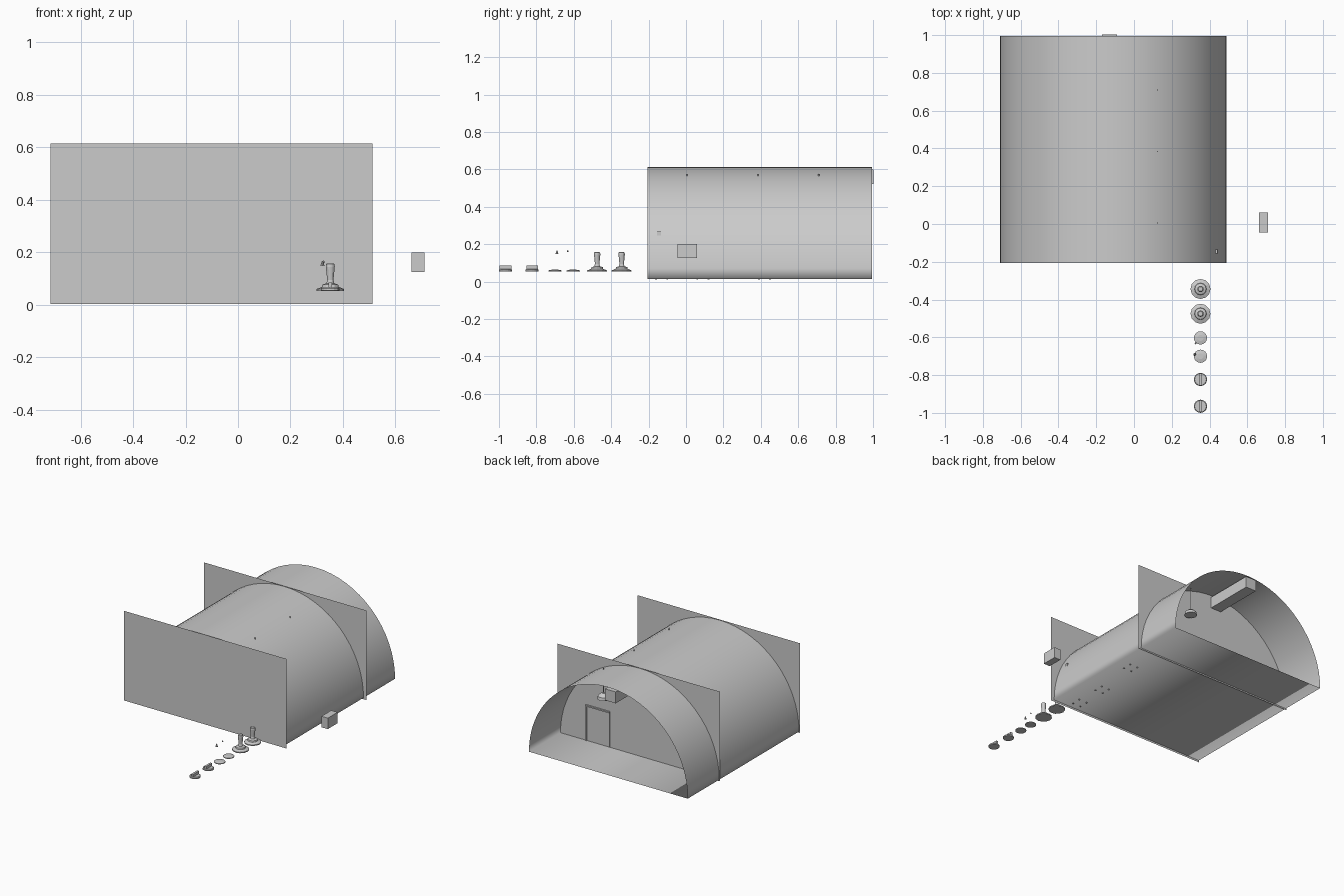
import bpy, bmesh, math

if "Cube" in bpy.data.objects:
    bpy.data.objects.remove(bpy.data.objects["Cube"])


def add_object(name, bm, smooth=False):
    mesh = bpy.data.meshes.new(name)
    bm.to_mesh(mesh)
    bm.free()
    obj = bpy.data.objects.new(name, mesh)
    bpy.context.collection.objects.link(obj)
    for p in mesh.polygons:
        p.use_smooth = smooth
    return obj


def box(name, x0, x1, y0, y1, z0, z1):
    bm = bmesh.new()
    bmesh.ops.create_cube(bm, size=1)
    for v in bm.verts:
        v.co = ((x0 + x1) / 2 + v.co.x * (x1 - x0),
                (y0 + y1) / 2 + v.co.y * (y1 - y0),
                (z0 + z1) / 2 + v.co.z * (z1 - z0))
    return add_object(name, bm)


def lathe(name, profile, x, y, sides=16):
    """Revolve (radius, z) points around a vertical axis and cap both ends."""
    bm = bmesh.new()
    rings = []
    for r, z in profile:
        rings.append([bm.verts.new((x + r * math.cos(2 * math.pi * i / sides),
                                    y + r * math.sin(2 * math.pi * i / sides), z))
                      for i in range(sides)])
    for a, b in zip(rings, rings[1:]):
        for i in range(sides):
            j = (i + 1) % sides
            bm.faces.new((a[i], a[j], b[j], b[i]))
    bm.faces.new(rings[0][::-1])
    bm.faces.new(rings[-1])
    return add_object(name, bm)


def plate(name, y):
    bm = bmesh.new()
    pts = [(-0.714, 0.003), (0.512, 0.003), (0.512, 0.615), (-0.714, 0.615)]
    bm.faces.new([bm.verts.new((x, y, z)) for x, z in pts])
    return add_object(name, bm)


# Half-cylinder shell with floor, open at the back
CX, CZ, R, SEG = -0.11, 0.013, 0.6, 32
bm = bmesh.new()
rows = [[bm.verts.new((CX + R * math.cos(math.pi * i / SEG), y,
                       CZ + R * math.sin(math.pi * i / SEG)))
         for i in range(SEG + 1)] for y in (-0.206, 0.995)]
for i in range(SEG + 1):
    j = (i + 1) % (SEG + 1)
    bm.faces.new((rows[0][i], rows[0][j], rows[1][j], rows[1][i]))
bmesh.ops.recalc_face_normals(bm, faces=bm.faces)
add_object("tunnel_shell", bm, True)

# Front wall and dividing wall
plate("front_wall", -0.21)
plate("dividing_wall", 0.655)

# Ridge beam under the roof
box("ridge_beam", -0.17, -0.09, -0.205, 1.002, 0.522, 0.6)

# Door frame on the back of the dividing wall
box("door_jamb_right", 0.287, 0.297, 0.65, 0.665, 0.015, 0.255)
box("door_jamb_left", 0.115, 0.121, 0.65, 0.662, 0.015, 0.255)
box("door_head", 0.115, 0.297, 0.65, 0.665, 0.249, 0.258)
box("door_panel", 0.121, 0.287, 0.652, 0.658, 0.015, 0.25)

# Hanging lamps, their rods just piercing the roof
for i, y in enumerate((0.005, 0.385, 0.71)):
    lathe(f"lamp_rod_{i}", [(0.003, 0.39), (0.003, 0.575)], 0.125, y, 8)
    lathe(f"lamp_shade_{i}", [(0.04, 0.365), (0.036, 0.385), (0.012, 0.405)], 0.125, y)

# Chair feet poking through the floor
for i, (x, y) in enumerate(((0.38, 0.42), (0.34, 0.09), (0.34, -0.13))):
    for sx in (-1, 1):
        for sy in (-1, 1):
            lathe(f"chair_foot_{i}", [(0.005, 0.01), (0.005, 0.05)],
                  x + sx * 0.03, y + sy * 0.03, 8)

# Small post through the side of the shell, and the separate box
box("side_post", 0.42, 0.442, -0.156, -0.134, 0.23, 0.268)
box("loose_box", 0.662, 0.71, -0.045, 0.06, 0.125, 0.2)

# Row of controls: levers
for i, y in enumerate((-0.344, -0.475)):
    lathe(f"lever_{i}", [(0.053, 0.053), (0.053, 0.06), (0.032, 0.068), (0.03, 0.077),
                         (0.015, 0.082), (0.012, 0.095), (0.017, 0.145),
                         (0.016, 0.155), (0.012, 0.158)], 0.352, y, 12)

# Flat discs with small loose pieces
for i, y in enumerate((-0.603, -0.7)):
    lathe(f"disc_{i}", [(0.035, 0.055), (0.035, 0.06), (0.016, 0.064)], 0.352, y)
lathe("loose_cone", [(0.008, 0.148), (0.006, 0.155), (0.002, 0.167)], 0.322, -0.69, 8)
lathe("loose_bead", [(0.002, 0.158), (0.005, 0.163), (0.002, 0.168)], 0.326, -0.632, 8)

# Turn knobs with grip bars
for i, y in enumerate((-0.823, -0.965)):
    lathe(f"knob_base_{i}", [(0.035, 0.055), (0.035, 0.063), (0.031, 0.067)], 0.352, y)
    box(f"knob_grip_{i}", 0.345, 0.359, y - 0.031, y + 0.031, 0.06, 0.085)
